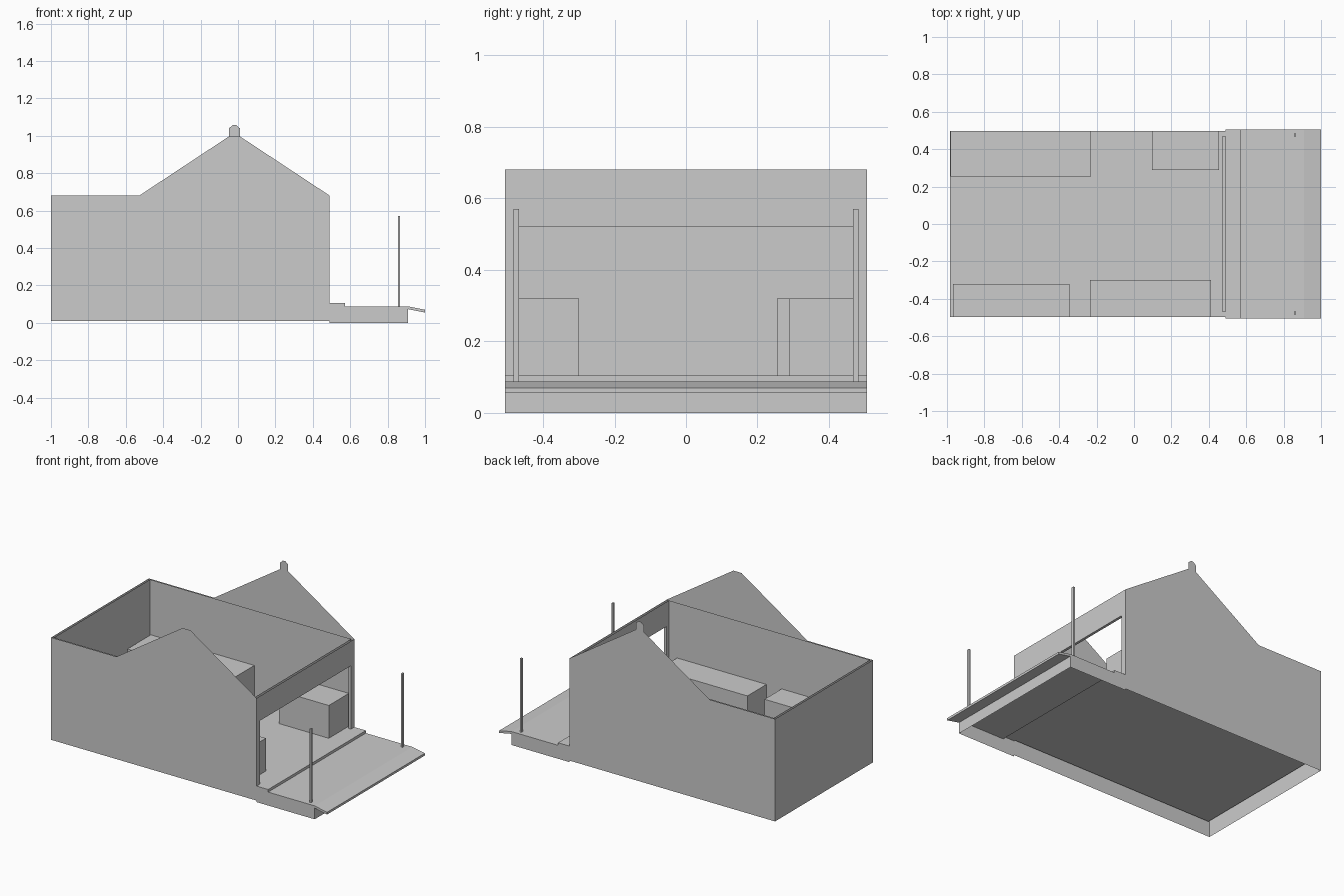
import bpy, bmesh

if "Cube" in bpy.data.objects:
    bpy.data.objects.remove(bpy.data.objects["Cube"])

# Shared dimensions
L, R = -1.0, 0.489          # outer shell in x
Y, YI = 0.506, 0.4975       # outer / inner half depth
LI, RI = -0.985, 0.472      # inner lining in x
BASE, FLOOR, EAVE = 0.01, 0.105, 0.681
OPEN_Y, OPEN_Z = 0.47, 0.52  # shopfront style opening
DECK = 0.088


def mesh_object(name, faces):
    """Object from a list of polygons, each a list of points."""
    bm = bmesh.new()
    for pts in faces:
        bm.faces.new([bm.verts.new(p) for p in pts])
    bmesh.ops.remove_doubles(bm, verts=bm.verts, dist=1e-5)
    me = bpy.data.meshes.new(name)
    bm.to_mesh(me)
    bm.free()
    ob = bpy.data.objects.new(name, me)
    bpy.context.collection.objects.link(ob)
    return ob


def at_y(profile, y):
    """xz profile (counter-clockwise from the front) placed at y, facing outward."""
    pts = [(x, y, z) for x, z in profile]
    return pts if y < 0 else pts[::-1]


def at_x(profile, x, flip=False):
    pts = [(x, y, z) for y, z in profile]
    return pts[::-1] if flip else pts


def strip(path, y):
    """Sweep an xz path across the full depth."""
    return [[(x0, -y, z0), (x1, -y, z1), (x1, y, z1), (x0, y, z0)]
            for (x0, z0), (x1, z1) in zip(path, path[1:])]


def box(name, x0, x1, y0, y1, z0, z1):
    """Box without an underside, standing on a surface."""
    a, b, c, d = (x0, y0), (x1, y0), (x1, y1), (x0, y1)
    faces = [[(*p, z1) for p in (a, b, c, d)]]
    for p, q in ((a, b), (b, c), (c, d), (d, a)):
        faces.append([(*p, z0), (*q, z0), (*q, z1), (*p, z1)])
    return mesh_object(name, faces)


def portal(half, bottom):
    """Wall outline with the wide opening cut from its lower edge."""
    return [(-half, bottom), (-OPEN_Y, bottom), (-OPEN_Y, OPEN_Z), (OPEN_Y, OPEN_Z),
            (OPEN_Y, bottom), (half, bottom), (half, EAVE), (-half, EAVE)]


# Outer shell: gabled side sheets, the end wall and the open facade
gable = [(L, BASE), (R, BASE), (R, EAVE), (0.01, 0.997), (-0.048, 0.997), (-0.527, EAVE), (L, EAVE)]
mesh_object("front_gable_wall", [at_y(gable, -Y)])
mesh_object("back_gable_wall", [at_y(gable, Y)])
mesh_object("end_wall", [at_x([(-Y, BASE), (Y, BASE), (Y, EAVE), (-Y, EAVE)], L, True)])
mesh_object("open_facade", [at_x(portal(Y, FLOOR), R)])

# Ridge finial, on the back gable only
mesh_object("ridge_finial", [at_y([(-0.048, 0.997), (0.01, 0.997), (0.01, 1.04),
                                   (-0.01, 1.058), (-0.028, 1.058), (-0.048, 1.04)], Y)])

# Inner lining, facing the room
side = [(LI, FLOOR), (RI, FLOOR), (RI, EAVE), (LI, EAVE)]
mesh_object("inner_lining", [
    at_y(side, -YI)[::-1], at_y(side, YI)[::-1],
    at_x([(-YI, FLOOR), (YI, FLOOR), (YI, EAVE), (-YI, EAVE)], LI),
    at_x(portal(YI, FLOOR), RI, True)])

# Reveals of the opening
mesh_object("opening_reveal", [
    [(RI, -OPEN_Y, OPEN_Z), (RI, OPEN_Y, OPEN_Z), (R, OPEN_Y, OPEN_Z), (R, -OPEN_Y, OPEN_Z)],
    [(R, -OPEN_Y, FLOOR), (RI, -OPEN_Y, FLOOR), (RI, -OPEN_Y, OPEN_Z), (R, -OPEN_Y, OPEN_Z)],
    [(RI, OPEN_Y, FLOOR), (R, OPEN_Y, FLOOR), (R, OPEN_Y, OPEN_Z), (RI, OPEN_Y, OPEN_Z)]])

# Room floor
mesh_object("floor", strip([(LI, FLOOR), (R, FLOOR)], YI))

# Porch deck with a step, hollow underneath
top = [(R, FLOOR), (0.573, FLOOR), (0.573, DECK), (0.91, DECK), (0.91, 0.0)]
deck_side = [(R, 0.0)] + top[::-1]
mesh_object("porch_deck", strip(top, Y) + [at_y(deck_side, -Y), at_y(deck_side, Y)])

# Sloping lip along the deck edge
lip = [(0.91, 0.073), (1.0, 0.055), (1.0, 0.07), (0.91, DECK)]
mesh_object("deck_lip", [f[::-1] for f in strip(lip[:3], Y)[:1]] +
            [[(1.0, -Y, 0.055), (1.0, Y, 0.055), (1.0, Y, 0.07), (1.0, -Y, 0.07)]] +
            strip([lip[3], lip[2]], Y) + [at_y(lip, -Y), at_y(lip, Y)])

# Porch posts
for tag, s in (("front", -1), ("back", 1)):
    box(tag + "_post", 0.856, 0.867, s * 0.475 - 0.008, s * 0.475 + 0.008, DECK, 0.57)

# Counters along the two long walls
for name, x0, x1, y0, y1 in (("back_long_counter", -0.98, -0.23, 0.255, YI),
                             ("back_short_counter", 0.095, 0.455, 0.29, YI),
                             ("front_left_counter", -0.967, -0.345, -YI, -0.32),
                             ("front_right_counter", -0.235, 0.413, -YI, -0.30)):
    box(name, x0, x1, y0, y1, FLOOR, 0.32)
